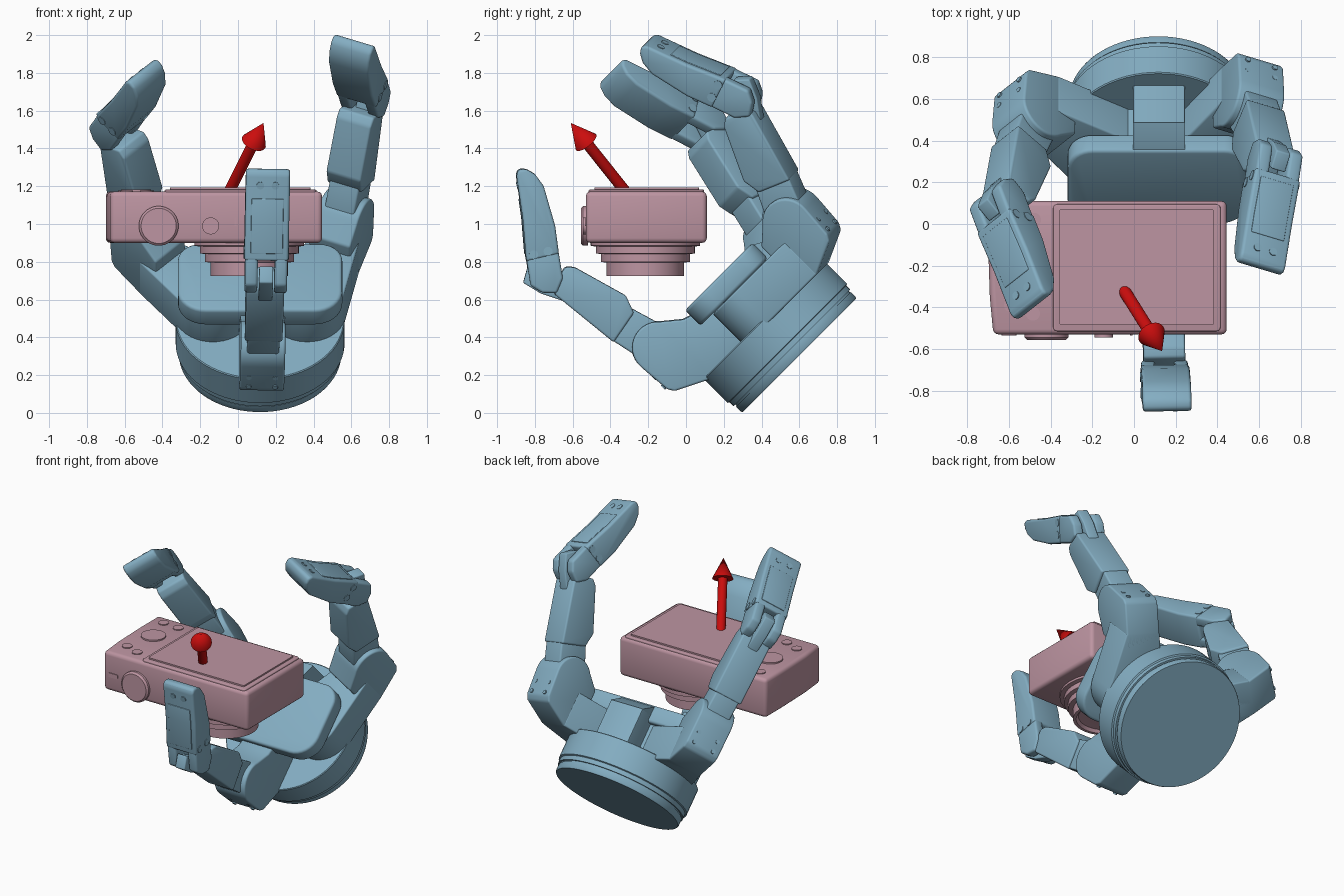
import bpy, bmesh
from math import sin, cos, pi, radians
from mathutils import Matrix, Vector

if "Cube" in bpy.data.objects:
    bpy.data.objects.remove(bpy.data.objects["Cube"])


def material(name, rgb):
    m = bpy.data.materials.new(name)
    m.diffuse_color = (*rgb, 1)
    m.use_nodes = True
    m.node_tree.nodes["Principled BSDF"].inputs["Base Color"].default_value = m.diffuse_color
    return m


BLUE = material("hand_blue", (0.23, 0.42, 0.54))
PINK = material("camera_pink", (0.51, 0.30, 0.36))
RED = material("arrow_red", (0.6, 0.004, 0.004))
T = Matrix.Translation


def rot(deg, axis):
    return Matrix.Rotation(radians(deg), 4, axis)


def finish(name, bm, matrix, mat):
    bmesh.ops.recalc_face_normals(bm, faces=bm.faces)
    me = bpy.data.meshes.new(name)
    bm.to_mesh(me)
    bm.free()
    me.transform(matrix)
    ob = bpy.data.objects.new(name, me)
    bpy.context.collection.objects.link(ob)
    me.materials.append(mat)
    bpy.ops.object.select_all(action='DESELECT')
    ob.select_set(True)
    bpy.context.view_layer.objects.active = ob
    bpy.ops.object.shade_smooth_by_angle(angle=radians(35))
    return ob


def prism(name, pts, z0, z1, matrix, mat=BLUE, bevel=0.012):
    """Outline in local XY, extruded from z0 to z1, with rounded edges."""
    bm = bmesh.new()
    f = bm.faces.new([bm.verts.new((x, y, z0)) for x, y in pts])
    r = bmesh.ops.extrude_face_region(bm, geom=[f])
    up = [v for v in r["geom"] if isinstance(v, bmesh.types.BMVert)]
    bmesh.ops.translate(bm, verts=up, vec=(0, 0, z1 - z0))
    bmesh.ops.recalc_face_normals(bm, faces=bm.faces)
    if bevel:
        edges = [e for e in bm.edges if e.calc_face_angle(0) > 0.45]
        bmesh.ops.bevel(bm, geom=edges, offset=bevel, segments=3, profile=0.5,
                        affect='EDGES', clamp_overlap=True)
    return finish(name, bm, matrix, mat)


def lathe(name, prof, matrix, mat=BLUE, n=48):
    """(radius, height) profile turned round local Z."""
    bm = bmesh.new()
    vs = [bm.verts.new((r, 0, h)) for r, h in prof]
    es = [bm.edges.new(p) for p in zip(vs, vs[1:])]
    bmesh.ops.spin(bm, geom=vs + es, cent=(0, 0, 0), axis=(0, 0, 1),
                   angle=2 * pi, steps=n, use_merge=True)
    bmesh.ops.remove_doubles(bm, verts=bm.verts, dist=1e-5)
    return finish(name, bm, matrix, mat)


def disc(name, r, z0, z1, matrix, mat=BLUE, n=32):
    return lathe(name, [(0, z0), (r, z0), (r, z1), (0, z1)], matrix, mat, n)


def arc(cx, cy, r, a0, a1, n=10):
    return [(cx + r * cos(radians(a0 + (a1 - a0) * i / n)),
             cy + r * sin(radians(a0 + (a1 - a0) * i / n))) for i in range(n + 1)]


def rounded(x0, x1, y0, y1, rb, rt, n=8):
    return (arc(x0 + rb, y0 + rb, rb, 180, 270, n) + arc(x1 - rb, y0 + rb, rb, 270, 360, n)
            + arc(x1 - rt, y1 - rt, rt, 0, 90, n) + arc(x0 + rt, y1 - rt, rt, 90, 180, n))


# hand frame: leaned 45 degrees, local Z is the palm axis
HAND = T((0.117, 0.60, 0.305)) @ rot(45, 'X')

# wrist drum, palm and the motor block behind it
lathe("wrist_drum", [(0, 0), (.425, 0), (.43, .01), (.43, .045), (.425, .045), (.425, .055),
                     (.437, .055), (.437, .085), (.447, .09), (.447, .265), (.442, .27), (0, .27)],
      HAND, n=72)
prism("palm_plate", rounded(-.435, .435, -.26, .245, .15, .12), .48, .597, HAND, bevel=.018)
prism("palm_core", rounded(-.3, .3, -.09, .2, .08, .08), .25, .5, HAND, bevel=0)
prism("motor_block", rounded(-.122, .128, -.1, .36, .01, .01, 2), .25, .52, HAND, bevel=0)
prism("motor_ramp", [(.36, .519), (.2, .519), (.2, .597), (.245, .585)], -.122, .128,
      HAND @ Matrix(((0, 0, 1, 0), (1, 0, 0, 0), (0, 1, 0, 0), (0, 0, 0, 1))), bevel=0)


def finger(tag, pivot, spread, t1, t2, hub, roll=0):
    F = HAND @ T(pivot) @ rot(spread, 'Z') @ rot(roll, 'X')
    P = F @ rot(90, 'X')                      # local XY = reach and height
    L = P @ T((.5, .56, 0)) @ rot(t1, 'Z')    # inner link
    D = L @ T((.665, 0, 0)) @ rot(t2 - t1, 'Z')  # fingertip
    # flared swivel hub for the spreading fingers
    if hub:
        prism(tag + "_hub", arc(0, 0, .2, 75, 285, 20) + [(.42, -.118), (.42, .118)],
              .26, .5, F, bevel=.01)
        foot = [(.3, .26), (.42, .26)]
    else:
        foot = [(.05, .25), (.41, .24)]
    # knuckle block with domed joint
    prism(tag + "_knuckle", foot + [(.6, .335), (.622, .37)]
          + arc(.5, .56, .137, -5, 140, 14) + [(.30, .57), (foot[0][0], .49)],
          -.118, .118, P)
    for h in (.39, .46):
        for s in (-.07, .07):
            disc(tag + "_knuckle_screw", .014, -.01, .004,
                 P @ T((.628, h, s)) @ rot(90, 'Y'), n=12)
    # inner link: root, main shell, neck
    prism(tag + "_link_root", [(0, -.1), (.26, -.08), (.27, .115), (0, .115)], -.085, .085, L)
    prism(tag + "_link", [(.2, .1), (.28, .16), (.59, .163), (.635, .14), (.645, .01),
                          (.61, -.015), (.22, -.088)], -.1, .1, L)
    prism(tag + "_neck", [(.54, -.02), (.68, -.045), (.79, -.04), (.81, .05), (.68, .06),
                          (.54, .08)], -.037, .037, L, bevel=.008)
    # fingertip: forked base, body, back panel
    for s in (-1, 1):
        z = sorted((s * .045, s * .112))
        prism(tag + "_fork", [(-.02, -.035), (.03, -.086), (.2, -.074), (.2, .1),
                              (.03, .09), (-.04, .04)], z[0], z[1], D, bevel=.015)
        disc(tag + "_tip_screw", .02, 0, .042, D @ T((.56, .005, s * .04)) @ rot(90, 'X'), n=16)
    prism(tag + "_tip", [(.16, -.08), (.386, -.047), (.62, -.028), (.645, -.01), (.638, .03),
                         (.60, .07), (.53, .1), (.31, .112), (.16, .098)],
          -.117, .117, D, bevel=.03)
    prism(tag + "_tip_panel", [(.2, -.079), (.386, -.052), (.49, -.043), (.49, -.02), (.2, -.05)],
          -.085, .085, D, bevel=.004)
    for y in (-.034, .045):
        disc(tag + "_pin", .024, -.12, .12, D @ T((.187, y, 0)), n=20)


finger("left_finger", (-.25, .03, -.02), 138, 70.5, 111.5, True)
finger("right_finger", (.25, .03, -.022), 67, 62.5, 107, True)
finger("front_finger", (0, 0, 0), -90, 73.5, 122, False, -1.4)

# camera body, lying screen up
W = Matrix.Identity(4)
prism("camera_body", [(-.70, .11), (-.70, -.1), (-.692, -.35), (-.675, -.53), (.445, -.53), (.445, .11)],
      .90, 1.172, W, PINK, .025)
prism("screen_bezel", rounded(-.388, .415, -.515, .095, .02, .02, 4), 1.15, 1.182, W, PINK, .006)
prism("screen", rounded(-.36, .385, -.485, .07, .012, .012, 3), 1.17, 1.192, W, PINK, 0)

# controls on the screen side
disc("control_dial", .08, 1.16, 1.182, T((-.54, -.17, 0)), PINK, 40)
for x, y in ((-.6, .03), (-.48, .02), (-.59, -.39), (-.485, -.43)):
    disc("button", .034, 1.16, 1.178, T((x, y, 0)), PINK, 24)

# controls on the front edge
EDGE = rot(90, 'X')
lathe("mode_dial", [(0, .52), (.105, .52), (.105, .545), (.093, .557), (0, .557)],
      T((-.42, 0, .99)) @ EDGE, PINK, 40)
disc("shutter_button", .045, .52, .545, T((-.145, 0, .99)) @ EDGE, PINK, 28)
prism("power_switch", rounded(-.635, -.565, 1.0, 1.03, .005, .005, 2), .52, .535, EDGE, PINK, 0)
prism("edge_slot", rounded(-.018, -.008, .99, 1.035, .002, .002, 2), .52, .535, EDGE, PINK, 0)

# stepped lens barrel pointing down
lathe("lens", [(0, .92), (.29, .92), (.29, .885), (.262, .88), (.262, .845), (.236, .84),
               (.236, .80), (.205, .795), (.205, .725), (.185, .725), (.17, .745), (.1, .75),
               (0, .745)], T((.06, -.215, 0)), PINK, 64)

# red direction arrow
tail, tip = Vector((-.11, -.22, 1.045)), Vector((.135, -.61, 1.535))
n = (tip - tail).length
lathe("arrow", [(0, 0), (.03, 0), (.03, n - .14), (.068, n - .14), (0, n)],
      T(tail) @ (tip - tail).to_track_quat('Z', 'Y').to_matrix().to_4x4(), RED, 24)
